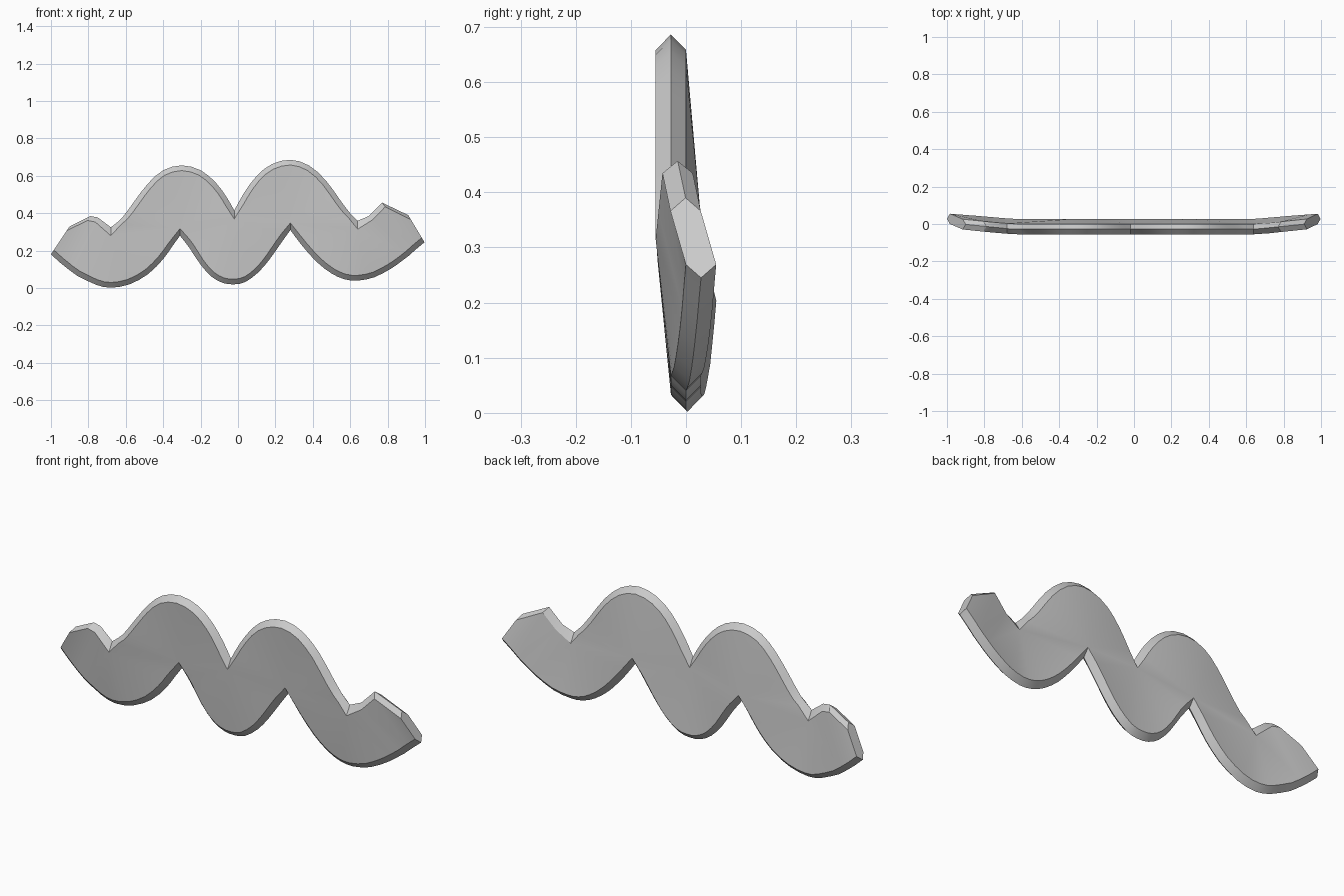
import bpy, bmesh
from mathutils import Vector

if "Cube" in bpy.data.objects:
    bpy.data.objects.remove(bpy.data.objects["Cube"])

HALF = 0.0275   # half thickness of the ribbon
BEVEL = 0.028   # depth of the pointed rim

# Sharp notches on the upper and lower rims
U1, U2, U3 = (-.68, .325), (-.02, .415), (.64, .36)
L1, L2 = (-.31, .28), (.28, .31)
NOTCHES = {U1, U2, U3, L1, L2}


def smooth(points, n=2):
    """Catmull-Rom curve through the points."""
    p = [Vector(q) for q in points]
    p = [2 * p[0] - p[1]] + p + [2 * p[-1] - p[-2]]
    out = []
    for i in range(1, len(p) - 2):
        a, b, c, d = p[i - 1:i + 3]
        out.append(points[i - 1])
        for k in range(1, n):
            t = k / n
            out.append(tuple(.5 * (2 * b + (c - a) * t + (2 * a - 5 * b + 4 * c - d) * t * t
                                   + (3 * b - a - 3 * c + d) * t ** 3)))
    return out + [points[-1]]


# Outer arcs, left to right
valley_1 = smooth([(-.86, .066), (-.76, .018), (-.68, .002), (-.58, .02), (-.48, .075),
                   (-.4, .155), (-.35, .225), L1])
peak_1 = smooth([U1, (-.62, .375), (-.55, .47), (-.48, .56), (-.4, .63), (-.3, .656),
                 (-.2, .63), (-.12, .565), (-.06, .485), U2])
valley_2 = smooth([L1, (-.26, .215), (-.2, .125), (-.14, .06), (-.08, .027), (-.02, .02),
                   (.04, .033), (.11, .085), (.17, .155), (.23, .24), L2])
peak_2 = smooth([U2, (.03, .505), (.1, .6), (.18, .662), (.28, .686), (.38, .655),
                 (.47, .575), (.55, .465), (.6, .4), U3])
valley_3 = smooth([L2, (.34, .23), (.42, .14), (.5, .078), (.57, .047), (.64, .04),
                   (.73, .058), (.82, .105), (.87, .14)])

# Paired rim points: each arc fans around the notch facing it
stations = [((-.9, .33), (-1, .18)), ((-.79, .385), (-.95, .135)), ((-.75, .378), (-.9, .095))]
stations += [(U1, p) for p in valley_1]
stations += [(p, L1) for p in peak_1]
stations += [(U2, p) for p in valley_2]
stations += [(p, L2) for p in peak_2]
stations += [(U3, p) for p in valley_3]
stations += [((.7, .385), (.91, .17)), ((.77, .457), (.955, .21)), ((.91, .39), (.997, .245))]


def shoulder(point, other, down):
    """Inner edge of the pointed rim."""
    if point in NOTCHES:
        return Vector((point[0], point[1] + (-.045 if down else .038)))
    a, b = Vector(point), Vector(other)
    return a + (b - a).normalized() * BEVEL


def section(upper, lower):
    """Six-sided cross-section; the ends bend backwards."""
    bend = lambda p: max(0, abs(p[0]) - .65) / .35
    yu, yl = -.0275 + .036 * bend(upper), .0275 * bend(lower)
    us, ls = shoulder(upper, lower, True), shoulder(lower, upper, False)
    return [(upper[0], yu, upper[1]), (us.x, yu - HALF, us.y), (ls.x, yl - HALF, ls.y),
            (lower[0], yl, lower[1]), (ls.x, yl + HALF, ls.y), (us.x, yu + HALF, us.y)]


# Wavy ribbon lofted through the sections
bm = bmesh.new()
rings = [[bm.verts.new(v) for v in section(*s)] for s in stations]
for a, b in zip(rings, rings[1:]):
    for i in range(6):
        j = (i + 1) % 6
        bm.faces.new((a[i], a[j], b[j], b[i]))
bm.faces.new(rings[0])
bm.faces.new(rings[-1][::-1])
bmesh.ops.remove_doubles(bm, verts=bm.verts, dist=1e-5)
bmesh.ops.recalc_face_normals(bm, faces=bm.faces)
mesh = bpy.data.meshes.new("wavy_ribbon")
bm.to_mesh(mesh)
bm.free()
ribbon = bpy.data.objects.new("wavy_ribbon", mesh)
bpy.context.collection.objects.link(ribbon)
bpy.context.view_layer.objects.active = ribbon
ribbon.select_set(True)
bpy.ops.object.shade_smooth_by_angle(angle=0.5)
